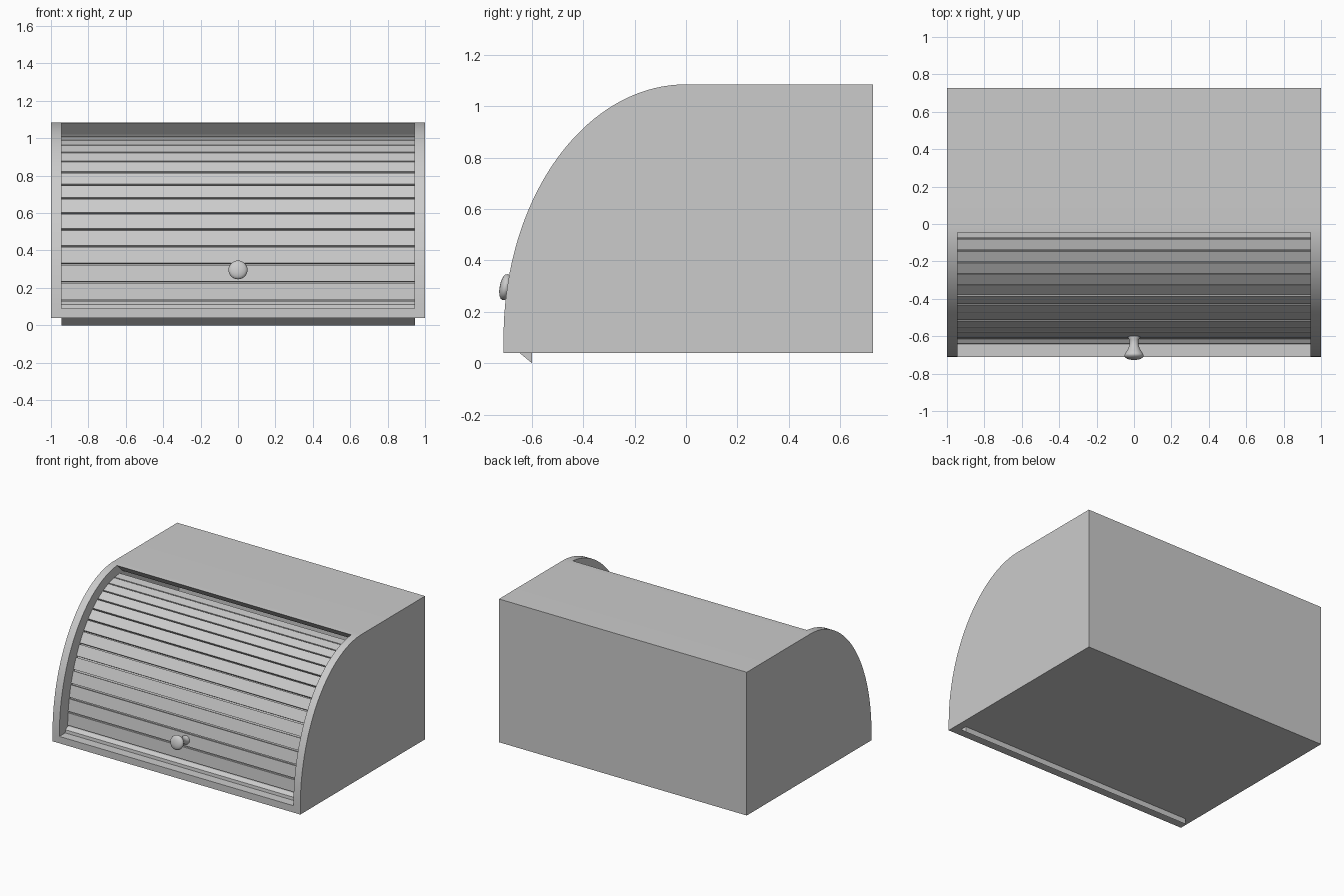
import bpy, bmesh
from math import sin, cos, pi, radians
from mathutils import Matrix

if "Cube" in bpy.data.objects:
    bpy.data.objects.remove(bpy.data.objects["Cube"])

HALF_IN = 0.945          # half width of the door opening
CZ = 0.10                # height where both ellipses start to curve


def smooth(ob, deg=30):
    bpy.ops.object.select_all(action='DESELECT')
    ob.select_set(True)
    bpy.context.view_layer.objects.active = ob
    bpy.ops.object.shade_smooth_by_angle(angle=radians(deg))


def new_object(name, bm):
    bmesh.ops.recalc_face_normals(bm, faces=bm.faces)
    me = bpy.data.meshes.new(name)
    bm.to_mesh(me)
    bm.free()
    ob = bpy.data.objects.new(name, me)
    bpy.context.collection.objects.link(ob)
    return ob


def prism(name, pts, half):
    """Extrude a (y, z) profile along x from -half to half."""
    bm = bmesh.new()
    f = bm.faces.new([bm.verts.new((-half, y, z)) for y, z in pts])
    r = bmesh.ops.extrude_face_region(bm, geom=[f])
    vs = [v for v in r['geom'] if isinstance(v, bmesh.types.BMVert)]
    bmesh.ops.translate(bm, verts=vs, vec=(2 * half, 0, 0))
    return new_object(name, bm)


def arc(t, a, b):
    return (-a * cos(t), CZ + b * sin(t))


# Case: one shell with curved sides, hollowed from the front
N = 36
outer = [(-0.71, 0.04)] + [arc(pi / 2 * i / N, 0.71, 0.985) for i in range(N + 1)]
case = prism("case", outer + [(0.728, 1.085), (0.728, 0.04)], 1.0)
cutter = prism("case_cutter", [(-0.9, 0.09), (-0.9, 1.3), (-0.045, 1.3), (-0.045, 1.083),
                               (0.02, 1.02), (0.67, 1.02), (0.67, 0.09)], HALF_IN)
mod = case.modifiers.new("hollow", 'BOOLEAN')
mod.operation = 'DIFFERENCE'
mod.solver = 'EXACT'
mod.object = cutter
bpy.context.view_layer.objects.active = case
case.select_set(True)
bpy.ops.object.modifier_apply(modifier=mod.name)
bpy.data.objects.remove(cutter)
smooth(case)

# Roll-up door: flat slats stepped around an ellipse
A, B, T0, DT, GAP = 0.615, 0.915, 0.033, 0.1087, 0.006
for i in range(14):
    t0, t1 = T0 + i * DT + GAP, T0 + (i + 1) * DT - GAP
    prism(f"door_slat_{i + 1}", [arc(t0, A, B), arc(t1, A, B),
                                 arc(t1, A - 0.03, B - 0.03), arc(t0, A - 0.03, B - 0.03)], HALF_IN)

# Flexible backing behind the slats
ts = [T0 + (pi / 2 - T0) * i / 28 for i in range(29)]
backing = prism("door_backing", [arc(t, A - 0.018, B - 0.018) for t in ts]
                + [arc(t, A - 0.035, B - 0.035) for t in reversed(ts)], HALF_IN)
smooth(backing)

# Bottom bar of the door, its wedge poking through the floor
prism("door_bottom_bar", [(-0.648, 0.04), (-0.60, 0.0), (-0.60, 0.128),
                          (-0.615, 0.128), (-0.64, 0.112)], HALF_IN)

# Knob: lathed profile (radius, distance out from the door)
profile = [(0, -0.01), (0.031, -0.01), (0.031, 0.008), (0.025, 0.02), (0.024, 0.045), (0.030, 0.065),
           (0.041, 0.085), (0.050, 0.100), (0.051, 0.107), (0.048, 0.114),
           (0.038, 0.121), (0.020, 0.126), (0, 0.127)]
bm = bmesh.new()
vs = [bm.verts.new((r, 0, h)) for r, h in profile]
es = [bm.edges.new(p) for p in zip(vs, vs[1:])]
bmesh.ops.spin(bm, geom=vs + es, cent=(0, 0, 0), axis=(0, 0, 1), angle=2 * pi, steps=32)
bmesh.ops.remove_doubles(bm, verts=bm.verts, dist=1e-5)
knob = new_object("knob", bm)
knob.matrix_world = Matrix.Translation((0, -0.60, 0.276)) @ Matrix.Rotation(pi / 2 - 0.19, 4, 'X')
smooth(knob, 40)
